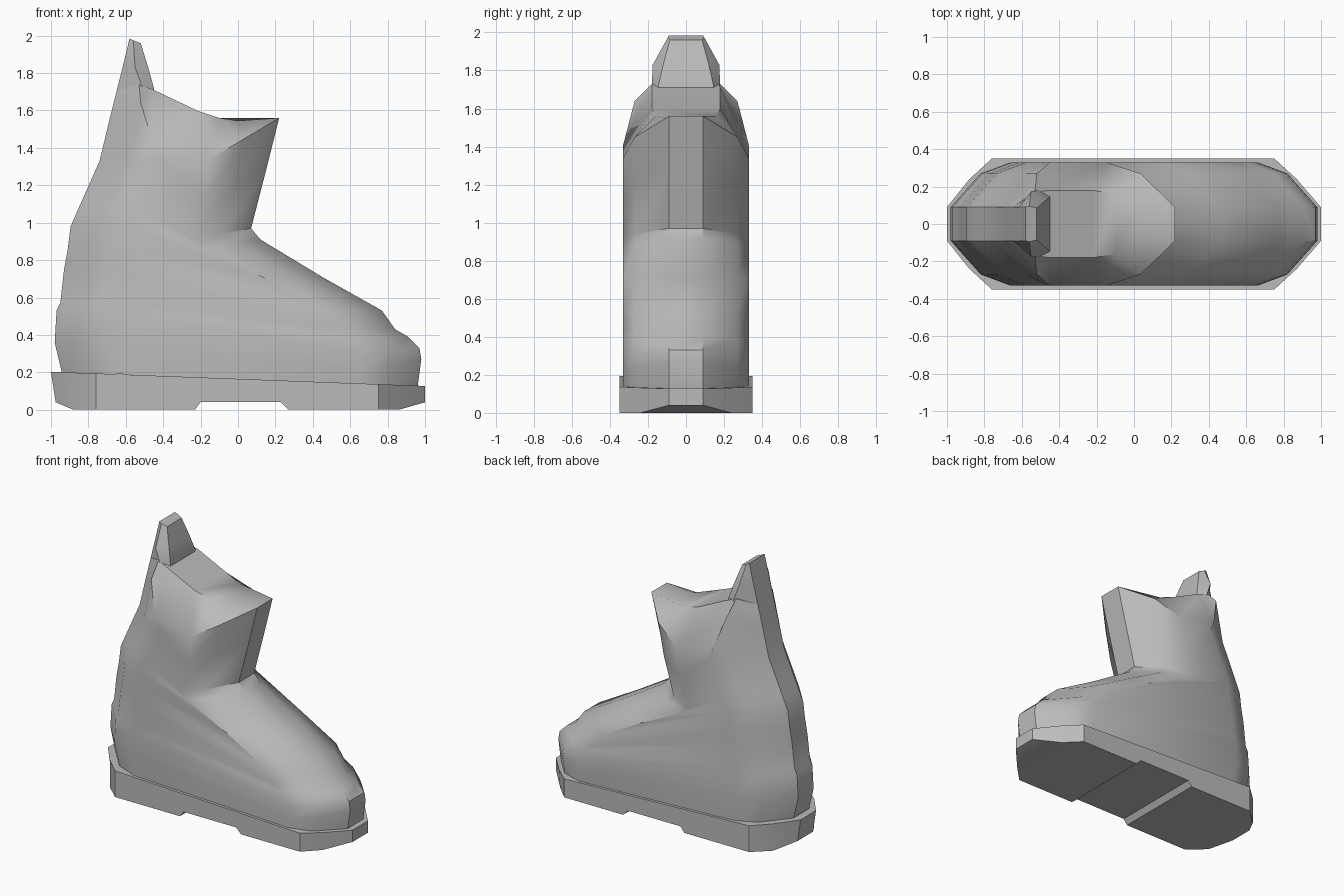
import bpy, bmesh, math

cube = bpy.data.objects.get("Cube")
if cube:
    bpy.data.objects.remove(cube, do_unlink=True)

grey = bpy.data.materials.new("plain_grey")
grey.use_nodes = True
colour = (0.5, 0.5, 0.5, 1)
grey.diffuse_color = colour
grey.node_tree.nodes["Principled BSDF"].inputs["Base Color"].default_value = colour


def loft(name, half_rings, angle):
    """Mirror each half ring across y, skin the rings and cap both ends."""
    bm = bmesh.new()
    rings = []
    for half in half_rings:
        full = half + [(x, -y, z) for x, y, z in reversed(half)]
        rings.append([bm.verts.new(p) for p in full])
    n = len(rings[0])
    for a, b in zip(rings, rings[1:]):
        for i in range(n):
            j = (i + 1) % n
            bm.faces.new((a[i], a[j], b[j], b[i]))
    for ring in (rings[0], rings[-1]):
        for i in range(n // 2 - 1):
            bm.faces.new((ring[i], ring[i + 1], ring[n - 2 - i], ring[n - 1 - i]))
    bmesh.ops.recalc_face_normals(bm, faces=bm.faces)
    mesh = bpy.data.meshes.new(name)
    bm.to_mesh(mesh)
    bm.free()
    mesh.materials.append(grey)
    obj = bpy.data.objects.new(name, mesh)
    bpy.context.collection.objects.link(obj)
    bpy.ops.object.select_all(action='DESELECT')
    obj.select_set(True)
    bpy.context.view_layer.objects.active = obj
    bpy.ops.object.shade_smooth_by_angle(angle=math.radians(angle))
    return obj


STRIP, SHOULDER, SIDE = 0.09, 0.27, 0.33


def level(xb, zb, xf, zf, droop=0):
    """Half outline of the boot from its toe strip round to its heel strip."""
    return [(xf, STRIP, zf), (xf - 0.16, SHOULDER, zf - droop),
            (xf - 0.32, SIDE, zf - 2 * droop), (xb + 0.32, SIDE, zb),
            (xb + 0.16, SHOULDER, zb), (xb, STRIP, zb)]


# Boot shell: heel x, z, then toe or shin x, z, then front droop
levels = [
    (-0.94, 0.19, 0.96, 0.12), (-0.98, 0.36, 0.98, 0.27, 0.03),
    (-0.97, 0.53, 0.97, 0.33, 0.02), (-0.95, 0.57, 0.91, 0.39),
    (-0.93, 0.75, 0.84, 0.43), (-0.91, 0.86, 0.77, 0.53),
    (-0.895, 0.98, 0.45, 0.71), (-0.86, 1.06, 0.12, 0.91, 0.02),
    (-0.82, 1.15, 0.07, 0.97, 0.03), (-0.74, 1.33, 0.15, 1.28, 0.07),
]
shell = [level(*row) for row in levels]
# Collar rim and the closed, gently domed top
shell.append([(0.22, STRIP, 1.56), (0.035, SHOULDER, 1.45), (-0.15, SIDE, 1.34),
              (-0.45, SIDE, 1.41), (-0.52, SHOULDER, 1.64), (-0.69, STRIP, 1.54)])
shell.append([(0.0, STRIP, 1.545), (-0.1, 0.16, 1.56), (-0.22, 0.18, 1.6),
              (-0.45, 0.18, 1.71), (-0.53, 0.17, 1.74), (-0.65, STRIP, 1.7)])
loft("boot_shell", shell, 35)

# Pull tab rising from the heel strip
loft("pull_tab", [
    [(-0.45, 0.15, 1.6), (-0.53, 0.2, 1.56), (-0.69, STRIP, 1.54)],
    [(-0.45, 0.145, 1.72), (-0.51, 0.18, 1.72), (-0.645, STRIP, 1.72)],
    [(-0.48, 0.12, 1.83), (-0.55, 0.175, 1.83), (-0.615, STRIP, 1.84)],
    [(-0.52, 0.085, 1.96), (-0.56, 0.095, 1.975), (-0.58, STRIP, 1.985)],
], 25)

# Sole: top x, bottom x, half width, bottom z; the top slopes down to the toe
stations = [
    (-1, -0.975, 0.09, 0.04), (-0.88, -0.88, 0.24, 0), (-0.76, -0.76, 0.35, 0),
    (-0.23, -0.23, 0.35, 0), (-0.2, -0.2, 0.35, 0.04), (0.23, 0.23, 0.35, 0.04),
    (0.27, 0.27, 0.35, 0), (0.75, 0.75, 0.35, 0), (0.87, 0.86, 0.24, 0),
    (1, 1, 0.09, 0.04),
]
loft("sole", [[(xt, w, 0.165 - 0.038 * xt), (xb, w, zb)]
              for xt, xb, w, zb in stations], 25)
